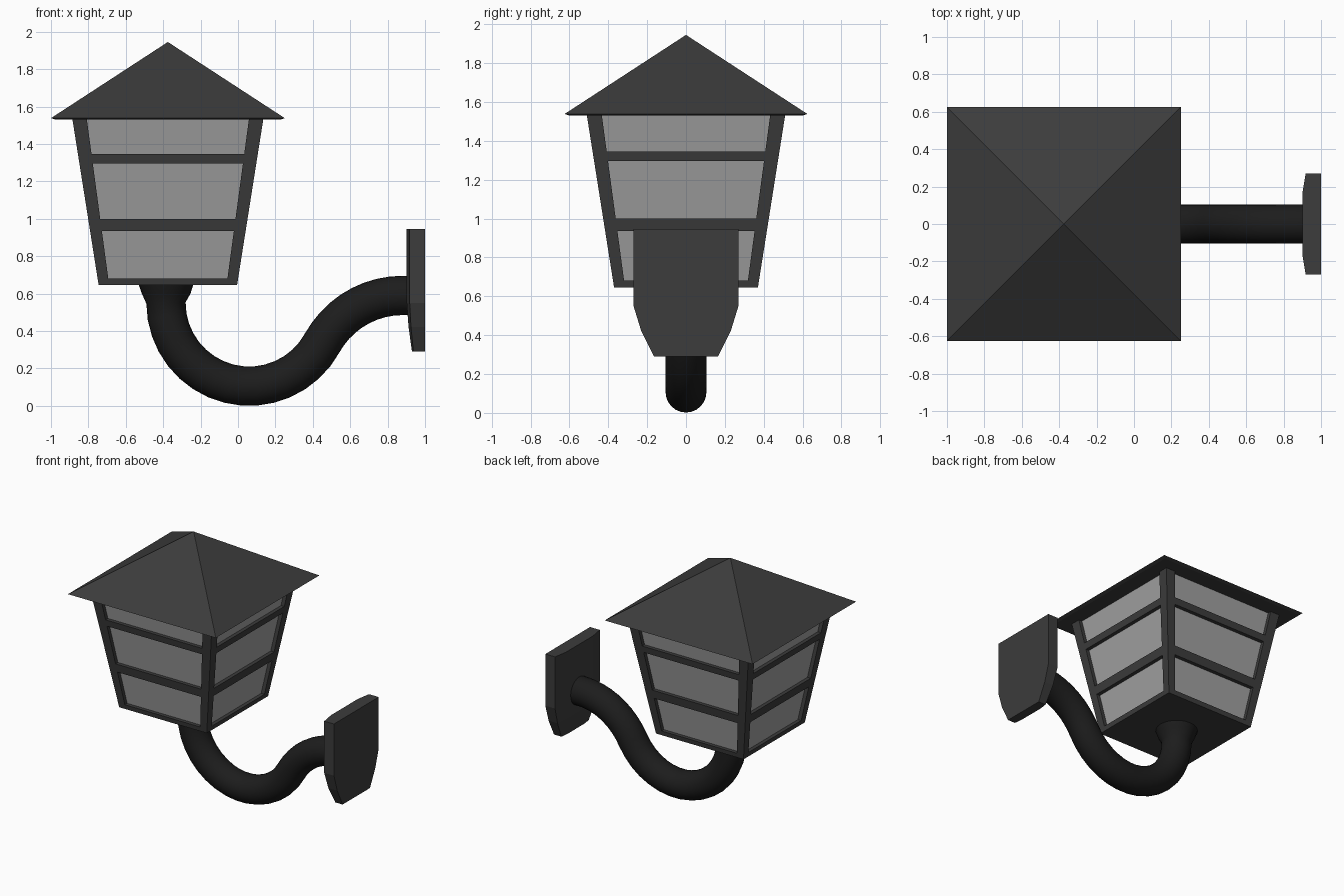
import bpy, bmesh, math
from mathutils import Vector

if "Cube" in bpy.data.objects:
    bpy.data.objects.remove(bpy.data.objects["Cube"])

CX = -0.375            # lantern axis
Z0, ZB, Z1 = 0.645, 0.68, 1.53


def material(name, v):
    m = bpy.data.materials.new(name)
    m.diffuse_color = (v, v, v, 1)
    m.use_nodes = True
    m.node_tree.nodes["Principled BSDF"].inputs["Base Color"].default_value = m.diffuse_color
    return m


DARK = material("dark_metal", 0.045)
BLACK = material("black_metal", 0.012)
GLASS = material("frosted_glass", 0.36)


def loft(name, rings, mat, bm=None):
    """Skin a list of rings, cap both ends."""
    own = bm is None
    bm = bm or bmesh.new()
    vs = [[bm.verts.new(p) for p in r] for r in rings]
    n = len(rings[0])
    for a, b in zip(vs, vs[1:]):
        for i in range(n):
            j = (i + 1) % n
            bm.faces.new((a[i], a[j], b[j], b[i]))
    bm.faces.new(vs[0][::-1])
    bm.faces.new(vs[-1])
    return finish(name, bm, mat) if own else None


def finish(name, bm, mat):
    bmesh.ops.recalc_face_normals(bm, faces=bm.faces)
    me = bpy.data.meshes.new(name)
    bm.to_mesh(me)
    bm.free()
    ob = bpy.data.objects.new(name, me)
    me.materials.append(mat)
    bpy.context.collection.objects.link(ob)
    return ob


def half(z):           # outer half width of the tapered body
    return 0.37 + (z - Z0) * 0.14 / (Z1 - Z0)


def post_w(z):         # corner post width
    return 0.057 + 0.0235 * (z - ZB)


def rect(x0, x1, y0, y1, z):
    return [(CX + x0, y0, z), (CX + x1, y0, z), (CX + x1, y1, z), (CX + x0, y1, z)]


def square(h, z):
    return rect(-h, h, -h, h, z)


# Base plate and glass
loft("base_plate", [square(half(z), z) for z in (Z0, ZB)], DARK)
loft("glass", [square(half(z) - 0.028, z) for z in (ZB, Z1)], GLASS)

# Corner posts
bm = bmesh.new()
for sx in (-1, 1):
    for sy in (-1, 1):
        rings = []
        for z in (ZB, Z1):
            o, i = half(z), half(z) - post_w(z)
            rings.append(rect(sx * i, sx * o, sy * i, sy * o, z))
        loft("", rings, None, bm)
finish("corner_posts", bm, DARK)

# Horizontal bars on all four sides
bm = bmesh.new()
for za, zb in ((0.935, 1.0), (1.295, 1.345)):
    for s in (-1, 1):
        for along_x in (True, False):
            rings = []
            for z in (za, zb):
                o = half(z)
                e, i = o - post_w(z), o - 0.05
                rings.append(rect(-e, e, s * i, s * o, z) if along_x
                             else rect(s * i, s * o, -e, e, z))
            loft("", rings, None, bm)
finish("cross_bars", bm, DARK)

# Pyramid roof with thin eave
bm = bmesh.new()
low = [bm.verts.new(p) for p in square(0.60, Z1)]
eave = [bm.verts.new(p) for p in square(0.625, 1.538)]
apex = bm.verts.new((CX, 0, 1.945))
bm.faces.new(low)
for i in range(4):
    j = (i + 1) % 4
    bm.faces.new((low[i], low[j], eave[j], eave[i]))
    bm.faces.new((eave[i], eave[j], apex))
finish("roof", bm, DARK)

# Curved arm: flared top, lower arc, reversed upper arc, wall end
path = [(-0.385, 0.65, 0.147), (-0.384, 0.60, 0.13)]
for k in range(17):
    a = math.radians(180 + k * 151.5 / 16)
    path.append((0.06 + 0.445 * math.cos(a), 0.55 + 0.445 * math.sin(a), 0.105))
for k in range(1, 10):
    a = math.radians(151.5 - k * 61.5 / 9)
    path.append((0.88 + 0.49 * math.cos(a), 0.10 + 0.49 * math.sin(a), 0.105))
path.append((0.93, 0.59, 0.105))
rings = []
for i, (x, z, r) in enumerate(path):
    p, q = path[max(i - 1, 0)], path[min(i + 1, len(path) - 1)]
    t = Vector((q[0] - p[0], 0, q[1] - p[1])).normalized()
    if i < 2:
        t = Vector((0, 0, -1))
    side = Vector((0, 1, 0))
    nrm = t.cross(side)
    rings.append([Vector((x, 0, z)) + r * (math.cos(b) * side + math.sin(b) * nrm)
                  for b in (2 * math.pi * k / 24 for k in range(24))])
arm = loft("arm", rings, BLACK)
bpy.context.view_layer.objects.active = arm
arm.select_set(True)
bpy.ops.object.shade_smooth_by_angle(angle=math.radians(40))

# Wall plate: shield outline with a bevelled inner face
bm = bmesh.new()
front, back = [], []
for z, w, xi, xo in ((0.945, 0.27, 0.90, 0.918), (0.55, 0.27, 0.902, 0.918),
                     (0.42, 0.23, 0.912, 0.925), (0.29, 0.165, 0.93, 0.938)):
    cols = ((-w, xo), (-0.6 * w, xi), (0.6 * w, xi), (w, xo))
    front.append([bm.verts.new((x, y, z)) for y, x in cols])
    back.append([bm.verts.new((1.0, y, z)) for y, x in cols])
for g in (front, back):
    for r in range(3):
        for c in range(3):
            bm.faces.new((g[r][c], g[r][c + 1], g[r + 1][c + 1], g[r + 1][c]))
for k in range(3):
    for r in (0, 3):
        bm.faces.new((front[r][k], front[r][k + 1], back[r][k + 1], back[r][k]))
        bm.faces.new((front[k][r], front[k + 1][r], back[k + 1][r], back[k][r]))
finish("wall_plate", bm, DARK)
